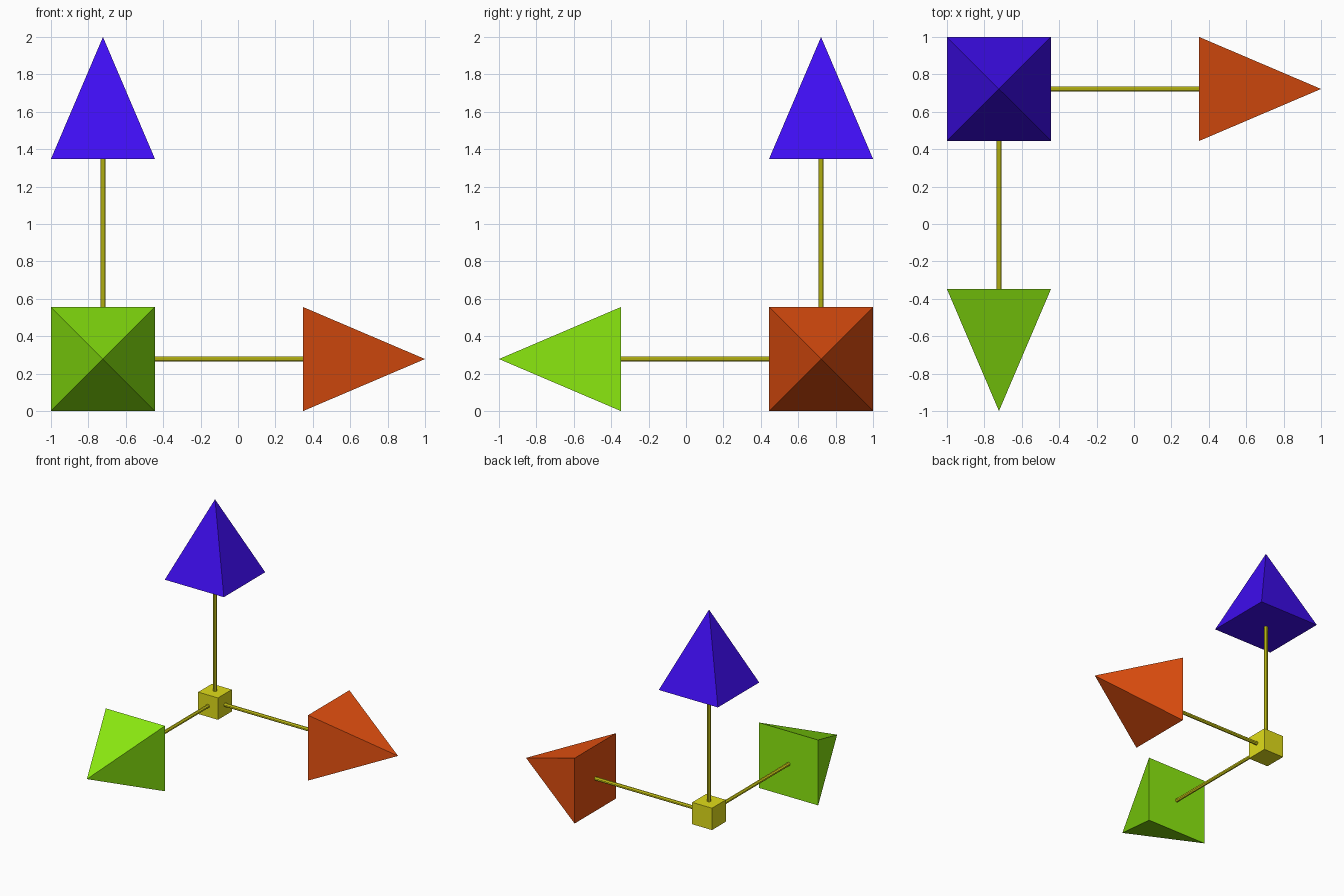
import bpy, bmesh
from math import pi
from mathutils import Matrix, Vector

if "Cube" in bpy.data.objects:
    bpy.data.objects.remove(bpy.data.objects["Cube"])

HUB = Vector((-0.722, 0.722, 0.278))   # centre of the small cube
HALF = 0.278                           # half width of an arrowhead base
BASE, TIP = 1.07, 1.722                # arrowhead extent along its axis
CUBE = 0.186
ROD_R = 0.015


def material(name, color):
    mat = bpy.data.materials.new(name)
    mat.diffuse_color = (*color, 1)
    mat.use_nodes = True
    mat.node_tree.nodes["Principled BSDF"].inputs["Base Color"].default_value = mat.diffuse_color
    return mat


def add_object(name, bm, matrix, mat):
    bm.transform(matrix)
    mesh = bpy.data.meshes.new(name)
    bm.to_mesh(mesh)
    bm.free()
    mesh.materials.append(mat)
    obj = bpy.data.objects.new(name, mesh)
    bpy.context.collection.objects.link(obj)


def cone(sides, r1, r2, start, end):
    # capped cone or cylinder along z, with flat sides facing the axes
    bm = bmesh.new()
    bmesh.ops.create_cone(
        bm, cap_ends=True, segments=sides, radius1=r1, radius2=r2,
        depth=end - start,
        matrix=Matrix.Translation((0, 0, (start + end) / 2)) @ Matrix.Rotation(pi / sides, 4, 'Z'))
    bmesh.ops.remove_doubles(bm, verts=bm.verts, dist=1e-5)
    return bm


yellow = material("yellow", (0.75, 0.72, 0.01))
place = Matrix.Translation(HUB)

# Hub cube
bm = bmesh.new()
bmesh.ops.create_cube(bm, size=CUBE)
add_object("hub_cube", bm, place, yellow)

# One rod and pyramid arrowhead per axis
arms = [
    ("right", Matrix.Rotation(pi / 2, 4, 'Y'), (0.78, 0.08, 0.005)),
    ("front", Matrix.Rotation(pi / 2, 4, 'X'), (0.26, 0.82, 0.005)),
    ("up", Matrix.Identity(4), (0.05, 0.004, 0.88)),
]
for name, turn, color in arms:
    m = place @ turn
    add_object(name + "_rod", cone(8, ROD_R, ROD_R, CUBE / 2 - 0.01, BASE + 0.01), m, yellow)
    add_object(name + "_arrowhead", cone(4, HALF * 2 ** 0.5, 0, BASE, TIP), m,
               material(name + "_color", color))
